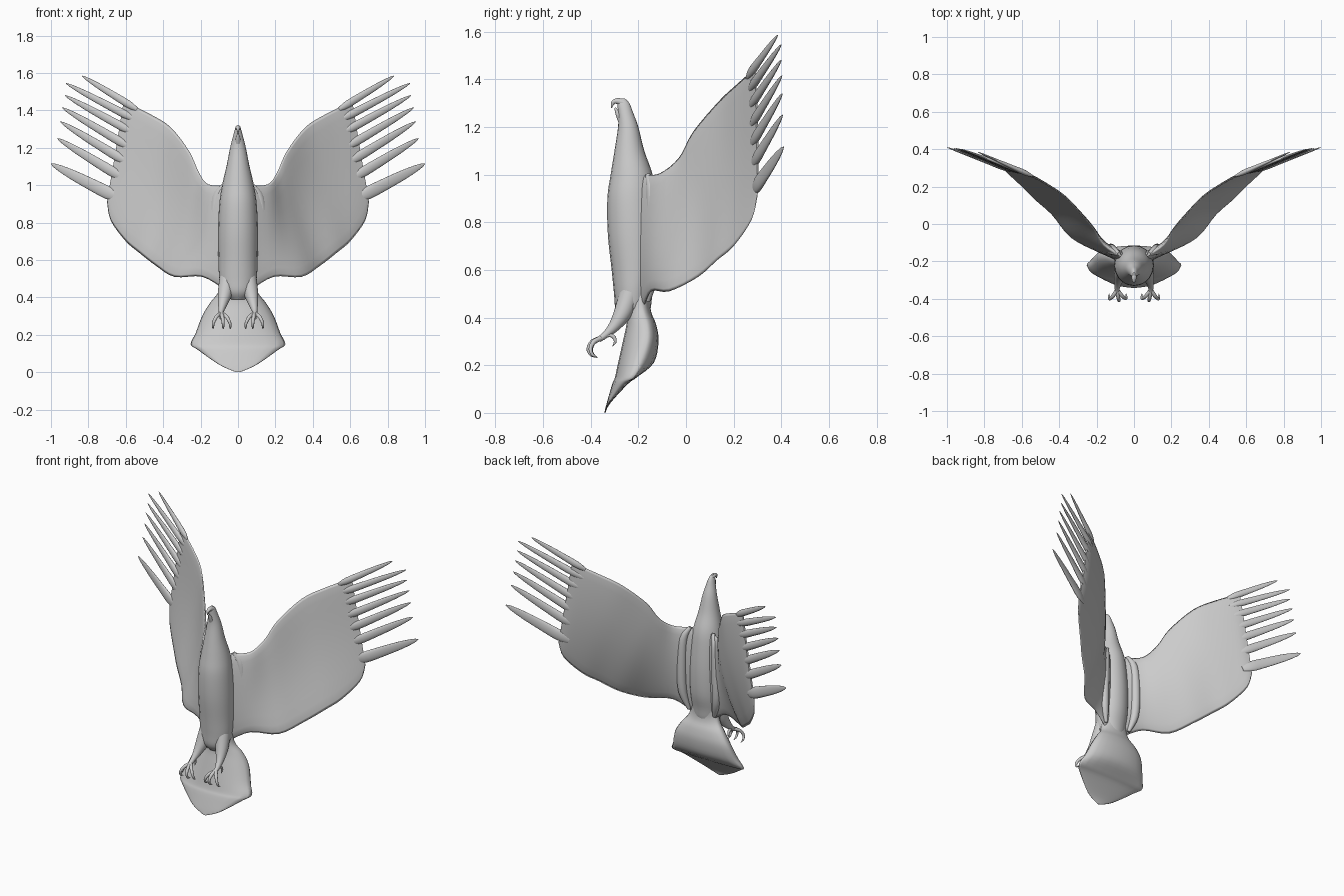
import bpy, bmesh, math
from mathutils import Vector as V

N = 20  # points round every cross-section
grey = bpy.data.materials.new("plumage_grey")
grey.diffuse_color = (0.6, 0.6, 0.6, 1)


def catmull(a, b, c, d, t):
    return 0.5 * (2 * b + (c - a) * t + (2 * a - 5 * b + 4 * c - d) * t * t
                  + (3 * b - a - 3 * c + d) * t ** 3)


def loft(name, rings, steps=4, mirror=False):
    """Skin a smooth closed surface through the given rings."""
    last = len(rings) - 1
    fine = []
    for i in range(last):
        q = [rings[max(i - 1, 0)], rings[i], rings[i + 1], rings[min(i + 2, last)]]
        for s in range(steps):
            fine.append([catmull(*p, s / steps) for p in zip(*q)])
    fine.append(rings[-1])
    bm = bmesh.new()
    rows = [[bm.verts.new(p) for p in r] for r in fine]
    for r, s in zip(rows, rows[1:]):
        for k in range(N):
            j = (k + 1) % N
            bm.faces.new((r[k], r[j], s[j], s[k]))
    bm.faces.new(rows[0])
    bm.faces.new(rows[-1])
    bmesh.ops.recalc_face_normals(bm, faces=bm.faces)
    for f in bm.faces:
        f.smooth = len(f.verts) == 4
    me = bpy.data.meshes.new(name)
    bm.to_mesh(me)
    bm.free()
    me.materials.append(grey)
    ob = bpy.data.objects.new(name, me)
    bpy.context.collection.objects.link(ob)
    if mirror:
        m = ob.modifiers.new("mirror", 'MIRROR')
        m.use_mirror_merge = False
    return ob


ANG = [2 * math.pi * k / N for k in range(N)]


def level_ring(z, w, front, back, edge=None):
    """Horizontal oval with half width w; edge is the y of its widest points."""
    e = (front + back) / 2 if edge is None else edge
    return [V((w * math.cos(a),
               e + math.sin(a) * ((back - e) if math.sin(a) > 0 else (e - front)), z))
            for a in ANG]


def tube(name, pts, radii, steps=4):
    """Tapered tube along a path, mirrored to the other side."""
    pts = [V(p) for p in pts]
    rings = []
    for i, (p, r) in enumerate(zip(pts, radii)):
        d = (pts[min(i + 1, len(pts) - 1)] - pts[max(i - 1, 0)]).normalized()
        a = (V((1, 0, 0)) - d * d.x).normalized()
        b = d.cross(a)
        rings.append([p + r * (a * math.cos(t) + b * math.sin(t)) for t in ANG])
    return loft(name, rings, steps, True)


# Body, neck and head: z, half width, front y, back y
loft("body", [level_ring(*r) for r in (
    (0.39, 0.045, -0.27, -0.17), (0.43, 0.085, -0.295, -0.15), (0.50, 0.10, -0.302, -0.14),
    (0.60, 0.105, -0.312, -0.12), (0.75, 0.107, -0.328, -0.115), (0.90, 0.10, -0.33, -0.125),
    (1.00, 0.085, -0.316, -0.14), (1.10, 0.062, -0.30, -0.175), (1.20, 0.042, -0.285, -0.20),
    (1.26, 0.027, -0.285, -0.222), (1.30, 0.016, -0.288, -0.238), (1.32, 0.006, -0.282, -0.258))])

# Hooked upper beak and short lower jaw
tube("upper_beak", [(0, -0.262, 1.30), (0, -0.288, 1.308), (0, -0.306, 1.302), (0, -0.313, 1.28)],
     [0.016, 0.013, 0.009, 0.002]).modifiers.clear()
tube("lower_jaw", [(0, -0.265, 1.22), (0, -0.285, 1.255), (0, -0.298, 1.28)],
     [0.018, 0.011, 0.003]).modifiers.clear()

# Wedge tail: z, half width, front y, back y, edge y
loft("tail", [level_ring(*r) for r in (
    (0.55, 0.085, -0.25, -0.14, -0.19), (0.47, 0.095, -0.25, -0.15, -0.19),
    (0.42, 0.11, -0.25, -0.145, -0.18), (0.37, 0.15, -0.25, -0.125, -0.165),
    (0.30, 0.192, -0.265, -0.115, -0.165), (0.21, 0.226, -0.285, -0.135, -0.195),
    (0.15, 0.253, -0.298, -0.205, -0.22), (0.12, 0.215, -0.31, -0.245, -0.26),
    (0.04, 0.10, -0.333, -0.318, -0.325), (0.0, 0.01, -0.343, -0.338, -0.34))])


# Wings: leading point, trailing point, half thickness, camber per station
def wing_ring(lead, trail, h, camber):
    lead, trail = V(lead), V(trail)
    n = V((-0.6, 0.8, 0))
    ring = []
    for a in ANG:
        u = (1 - math.cos(a)) / 2
        ring.append(lead.lerp(trail, u) + n * (h * math.sin(a) + camber * math.sin(math.pi * u)))
    return ring


loft("wing", [wing_ring(*s) for s in (
    ((0.07, -0.17, 1.00), (0.07, -0.18, 0.44), 0.03, 0.0),
    ((0.16, -0.11, 1.005), (0.19, -0.145, 0.51), 0.024, 0.01),
    ((0.21, -0.03, 1.07), (0.34, -0.07, 0.51), 0.018, 0.025),
    ((0.26, 0.03, 1.18), (0.44, 0.05, 0.57), 0.015, 0.03),
    ((0.36, 0.14, 1.31), (0.53, 0.13, 0.64), 0.013, 0.025),
    ((0.47, 0.215, 1.38), (0.60, 0.20, 0.70), 0.012, 0.02),
    ((0.56, 0.265, 1.425), (0.68, 0.275, 0.81), 0.010, 0.012),
    ((0.61, 0.29, 1.45), (0.70, 0.30, 0.91), 0.005, 0.005))], mirror=True)

# Thick seam where each wing meets the back
tube("wing_root", [(0.08, -0.16, 1.0), (0.115, -0.14, 0.93), (0.125, -0.135, 0.75),
                   (0.12, -0.14, 0.58), (0.09, -0.16, 0.47)], [0.01, 0.026, 0.03, 0.026, 0.01])

# Seven flight feathers: base, tip, half width
feathers = (
    ((0.54, 0.255, 1.405), (0.835, 0.385, 1.585), 0.020),
    ((0.55, 0.262, 1.35), (0.92, 0.40, 1.545), 0.021),
    ((0.56, 0.265, 1.28), (0.925, 0.40, 1.48), 0.022),
    ((0.575, 0.268, 1.20), (0.94, 0.403, 1.415), 0.023),
    ((0.59, 0.27, 1.12), (0.95, 0.405, 1.34), 0.025),
    ((0.61, 0.275, 1.035), (0.965, 0.406, 1.25), 0.027),
    ((0.64, 0.28, 0.93), (1.0, 0.41, 1.115), 0.034))
for i, (base, tip, w) in enumerate(feathers):
    base, tip = V(base), V(tip)
    d = (tip - base).normalized()
    n = V((-0.4, 0.9, 0))
    n = (n - d * n.dot(d)).normalized()
    side = d.cross(n)
    rings = []
    for t, ws, th in ((0, 0.5, 0.004), (0.15, 1, 0.014), (0.4, 0.95, 0.011),
                      (0.7, 0.75, 0.007), (0.92, 0.4, 0.004), (1, 0.06, 0.001)):
        c = base.lerp(tip, t)
        rings.append([c + side * (w * ws * math.cos(a)) + n * (th * math.sin(a)) for a in ANG])
    loft(f"flight_feather_{i + 1}", rings, 3, True)

# Legs
tube("leg", [(0.055, -0.235, 0.50), (0.07, -0.265, 0.42), (0.082, -0.30, 0.365),
             (0.089, -0.335, 0.33), (0.09, -0.365, 0.308)], [0.045, 0.038, 0.025, 0.015, 0.012])

# Curled toes and talons: sideways spread, forward reach
for i, (dx, k) in enumerate(((-0.045, 0.85), (-0.01, 1.1), (0.04, 0.9))):
    tube(f"front_toe_{i + 1}",
         [(0.09, -0.352, 0.315), (0.09 + dx * 0.6, -0.36 - 0.03 * k, 0.298),
          (0.09 + dx, -0.36 - 0.045 * k, 0.268), (0.09 + dx * 1.1, -0.36 - 0.035 * k, 0.243),
          (0.09 + dx * 1.05, -0.36 - 0.012 * k, 0.232)], [0.011, 0.010, 0.008, 0.006, 0.001])
tube("rear_toe", [(0.09, -0.35, 0.315), (0.092, -0.325, 0.327), (0.094, -0.303, 0.318),
                  (0.095, -0.297, 0.298), (0.095, -0.308, 0.28)],
     [0.011, 0.009, 0.008, 0.006, 0.001])
